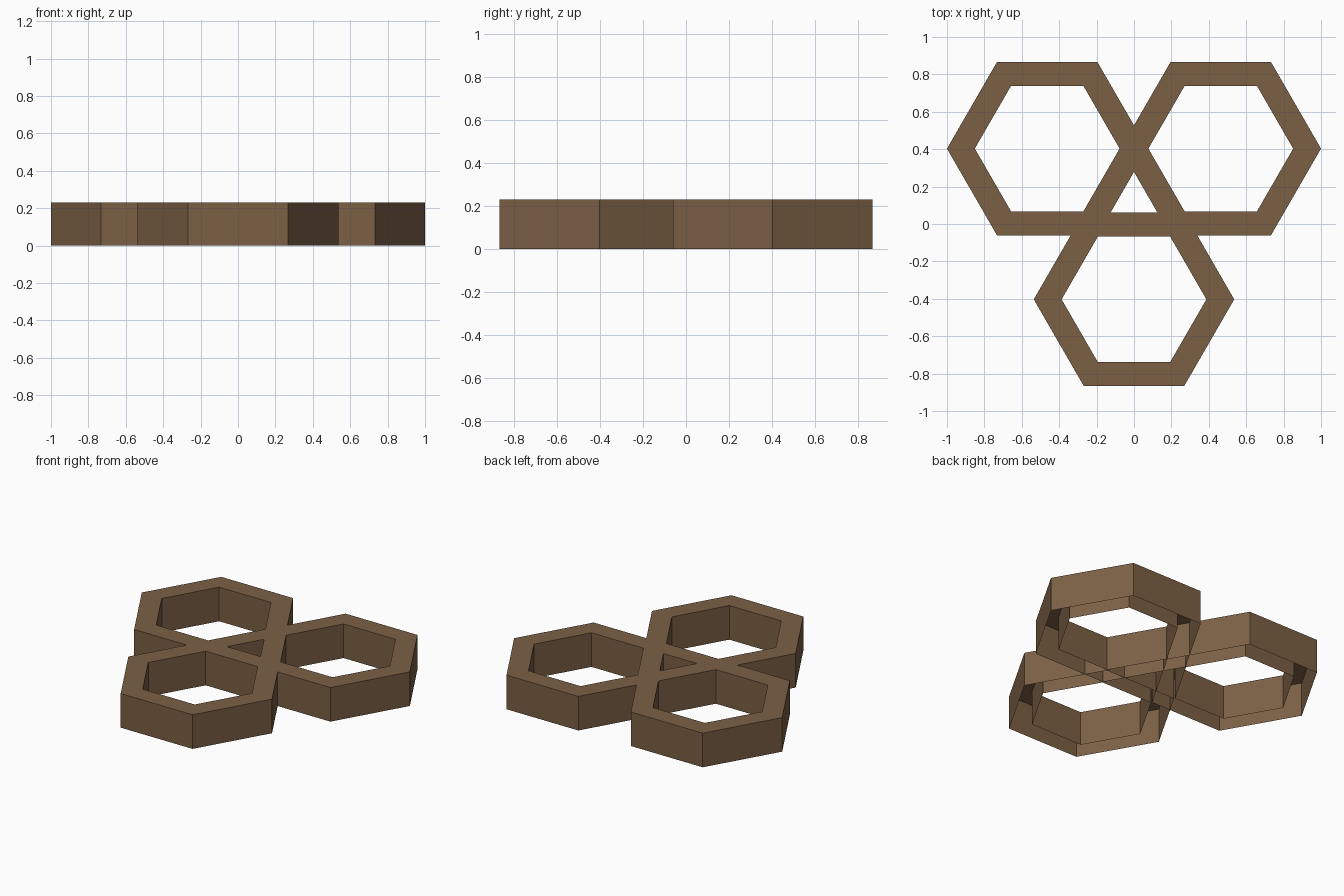
import bpy, bmesh, math

if "Cube" in bpy.data.objects:
    bpy.data.objects.remove(bpy.data.objects["Cube"])

OUTER_R, INNER_R, HEIGHT = 0.536, 0.387, 0.23

wood = bpy.data.materials.new("brown_wood")
wood.diffuse_color = (0.2, 0.118, 0.06, 1.0)
wood.use_nodes = True
wood.node_tree.nodes["Principled BSDF"].inputs["Base Color"].default_value = wood.diffuse_color


def hex_ring(name, cx, cy):
    """Hollow hexagonal frame: top rim, outer walls, inner walls, open below."""
    bm = bmesh.new()

    def loop(radius, z):
        return [bm.verts.new((radius * math.cos(math.radians(60 * i)),
                              radius * math.sin(math.radians(60 * i)), z))
                for i in range(6)]

    # Cross-section path: outer foot, outer rim, inner rim, inner foot
    loops = [loop(OUTER_R, 0), loop(OUTER_R, HEIGHT),
             loop(INNER_R, HEIGHT), loop(INNER_R, 0)]
    for a, b in zip(loops, loops[1:]):
        for i in range(6):
            j = (i + 1) % 6
            bm.faces.new((a[i], a[j], b[j], b[i]))
    mesh = bpy.data.meshes.new(name)
    bm.to_mesh(mesh)
    bm.free()
    mesh.materials.append(wood)
    obj = bpy.data.objects.new(name, mesh)
    obj.location = (cx, cy, 0)
    bpy.context.collection.objects.link(obj)


# Three overlapping hexagon shelves
hex_ring("left_hexagon", -0.464, 0.403)
hex_ring("right_hexagon", 0.464, 0.403)
hex_ring("front_hexagon", 0.0, -0.403)
